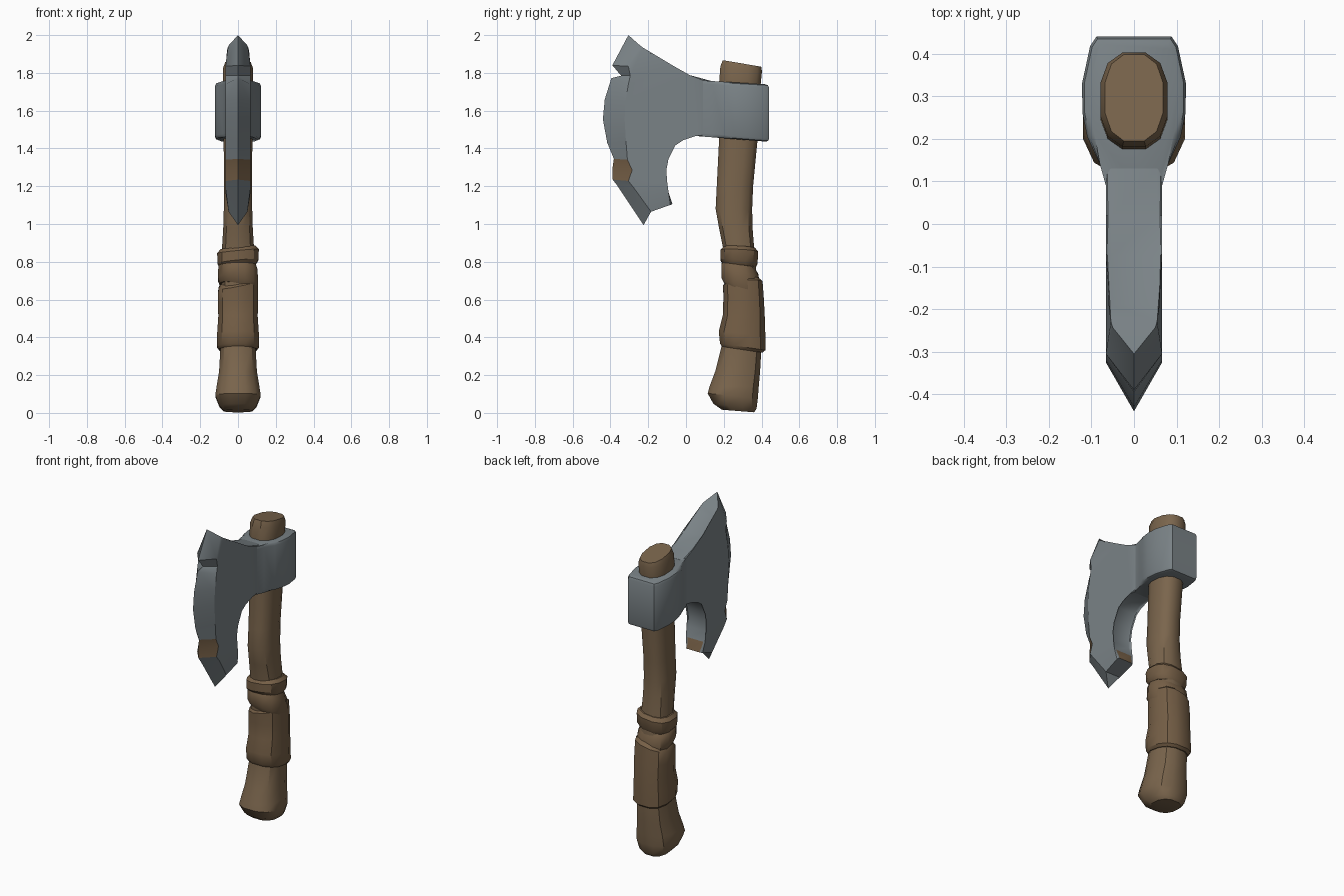
import bpy, bmesh, math
from mathutils import Vector

if "Cube" in bpy.data.objects:
    bpy.data.objects.remove(bpy.data.objects["Cube"])


def material(name, rgb):
    m = bpy.data.materials.new(name)
    m.diffuse_color = (*rgb, 1)
    m.use_nodes = True
    m.node_tree.nodes["Principled BSDF"].inputs["Base Color"].default_value = m.diffuse_color
    return m


STEEL = material("grey steel", (0.195, 0.225, 0.24))
WOOD = material("brown wood", (0.195, 0.13, 0.073))
LEATHER = material("brown leather", (0.18, 0.115, 0.062))


def finish(bm, name, mats, angle=35):
    bmesh.ops.recalc_face_normals(bm, faces=bm.faces[:])
    me = bpy.data.meshes.new(name)
    bm.to_mesh(me)
    bm.free()
    for m in mats:
        me.materials.append(m)
    ob = bpy.data.objects.new(name, me)
    bpy.context.collection.objects.link(ob)
    bpy.ops.object.select_all(action='DESELECT')
    ob.select_set(True)
    bpy.context.view_layer.objects.active = ob
    bpy.ops.object.shade_smooth_by_angle(angle=math.radians(angle))
    return ob


def loft(name, rows, mat, sides=12):
    """Stack squarish rings; row = (z, y_front, y_back, half_x, slope_y, slope_x)."""
    bm = bmesh.new()
    rings = []
    for z, y0, y1, hx, sy, sx in rows:
        ring = []
        for i in range(sides):
            a = 2 * math.pi * (i + 0.5) / sides
            c, s = math.cos(a), math.sin(a)
            px = math.copysign(abs(c) ** 0.8, c) * hx * 1.03
            dy = math.copysign(abs(s) ** 0.8, s) * (y1 - y0) / 2 * 1.03
            ring.append(bm.verts.new((px, (y0 + y1) / 2 + dy, max(0, z + sy * dy + sx * px))))
        rings.append(ring)
    for a, b in zip(rings, rings[1:]):
        for i in range(sides):
            j = (i + 1) % sides
            bm.faces.new((a[i], a[j], b[j], b[i]))
    bm.faces.new(rings[0][::-1])
    bm.faces.new(rings[-1])
    return finish(bm, name, [mat])


# Wooden handle, flared at the foot and gently bent
loft("handle", [
    (0.01, 0.19, 0.36, 0.075, -0.08, 0), (0.035, 0.145, 0.373, 0.098, -0.12, 0),
    (0.09, 0.115, 0.38, 0.12, -0.1, 0), (0.14, 0.125, 0.385, 0.113, 0, 0),
    (0.22, 0.155, 0.392, 0.1, 0, 0), (0.36, 0.19, 0.40, 0.092, 0, 0),
    (0.60, 0.21, 0.385, 0.088, 0, 0), (0.88, 0.195, 0.36, 0.084, 0, 0),
    (0.98, 0.175, 0.352, 0.078, 0, 0), (1.08, 0.157, 0.35, 0.075, 0, 0),
    (1.20, 0.163, 0.355, 0.073, 0, 0), (1.44, 0.175, 0.378, 0.076, 0, 0),
    (1.74, 0.175, 0.395, 0.079, 0, 0), (1.82, 0.182, 0.402, 0.079, -0.12, 0),
    (1.85, 0.195, 0.398, 0.068, -0.17, 0)], WOOD)

# Leather grip: three overlapping, tilted wraps
loft("grip_lower_wrap", [
    (0.335, 0.19, 0.405, 0.098, -0.15, 0), (0.35, 0.18, 0.42, 0.11, -0.15, 0),
    (0.42, 0.174, 0.42, 0.11, -0.1, 0), (0.51, 0.195, 0.417, 0.104, -0.05, 0),
    (0.60, 0.198, 0.412, 0.106, 0, 0.1), (0.68, 0.197, 0.405, 0.104, 0.1, 0.2),
    (0.70, 0.215, 0.385, 0.09, 0.1, 0.2)], LEATHER)
loft("grip_middle_wrap", [
    (0.66, 0.205, 0.385, 0.095, -0.3, -0.2), (0.69, 0.188, 0.392, 0.107, -0.3, -0.2),
    (0.76, 0.188, 0.383, 0.103, -0.3, -0.1), (0.79, 0.205, 0.365, 0.09, -0.3, 0)], LEATHER)
loft("grip_top_wrap", [
    (0.775, 0.20, 0.365, 0.092, -0.1, 0.1), (0.80, 0.182, 0.378, 0.108, -0.1, 0.1),
    (0.855, 0.183, 0.382, 0.11, -0.05, 0.1), (0.875, 0.2, 0.365, 0.092, -0.05, 0.1)], LEATHER)

# Steel collar round the handle: plan profile mirrored and extruded upward
half = [(0.088, 0.44), (0.103, 0.418), (0.122, 0.33), (0.121, 0.26), (0.11, 0.205),
        (0.08, 0.14), (0.066, 0.09), (0.058, 0.03)]
plan = half + [(-x, y) for x, y in reversed(half)]
bm = bmesh.new()
low = [bm.verts.new((x, y, 1.47 - 0.08 * max(0, y))) for x, y in plan]
top = [bm.verts.new((x, y, 1.765 - 0.06 * max(0, y))) for x, y in plan]
for i in range(len(plan)):
    j = (i + 1) % len(plan)
    bm.faces.new((low[i], low[j], top[j], top[i]))
caps = [bm.faces.new(low[::-1]), bm.faces.new(top)]
bmesh.ops.bevel(bm, geom=[e for f in caps for e in f.edges], offset=0.018,
                segments=2, profile=0.5, affect='EDGES')
finish(bm, "head_collar", [STEEL])

# Blade: sharp cutting edge (y, z) on the centre plane, paired with where the grind starts
EDGE = [((-0.305, 2.0), (-0.243, 1.945)), ((-0.39, 1.84), (-0.305, 1.835)),
        ((-0.343, 1.785), (-0.295, 1.785)), ((-0.395, 1.772), (-0.305, 1.74)),
        ((-0.43, 1.66), (-0.32, 1.65)), ((-0.44, 1.555), (-0.325, 1.555)),
        ((-0.417, 1.43), (-0.318, 1.44)), ((-0.382, 1.345), (-0.31, 1.34)),
        ((-0.39, 1.29), (-0.285, 1.285)), ((-0.388, 1.235), (-0.305, 1.228)),
        ((-0.365, 1.205), (-0.275, 1.19)), ((-0.225, 0.994), (-0.185, 1.065))]
# Flat-edged rest of the outline, from lower beard round to the top
BACK = [(-0.072, 1.105), (-0.092, 1.165), (-0.112, 1.225), (-0.116, 1.285), (-0.105, 1.345),
        (-0.065, 1.425), (-0.02, 1.455), (0.05, 1.465), (0.13, 1.463),
        (0.13, 1.758), (0.02, 1.788), (-0.075, 1.828), (-0.19, 1.905)]
bm = bmesh.new()
edge = [bm.verts.new((0, *o)) for o, _ in EDGE]
sides = []
for s in (1, -1):
    ring = []
    for k, (_, p) in enumerate(EDGE):
        w = 0.05 if k in (0, len(EDGE) - 1) else 0.066
        ring.append(bm.verts.new((s * w, *p)))
    ring += [bm.verts.new((s * (0.055 if i == 0 else 0.066), *p)) for i, p in enumerate(BACK)]
    bm.faces.new(ring)
    for k in range(len(EDGE) - 1):
        f = bm.faces.new((edge[k], edge[k + 1], ring[k + 1], ring[k]))
        f.material_index = 1 if k in (7, 8) else 0   # rust patch on the grind
    sides.append(ring)
R, L = sides
n = len(EDGE)
for i in range(n - 1, len(R) - 1):
    f = bm.faces.new((R[i], R[i + 1], L[i + 1], L[i]))
    f.material_index = 1 if i == n else 0            # small patch under the beard
bm.faces.new((R[-1], R[0], L[0], L[-1]))
bm.faces.new((R[0], edge[0], L[0]))
bm.faces.new((R[n - 1], edge[-1], L[n - 1]))
# soften the flat outline's rims
rim = []
for ring in sides:
    for i in range(n, len(ring) - 1):
        rim.append(bm.edges.get((ring[i], ring[i + 1])))
bmesh.ops.bevel(bm, geom=[e for e in rim if e], offset=0.012, segments=2,
                profile=0.5, affect='EDGES', clamp_overlap=True)
bmesh.ops.triangulate(bm, faces=[f for f in bm.faces if len(f.verts) > 4])
finish(bm, "axe_blade", [STEEL, LEATHER], 30)
